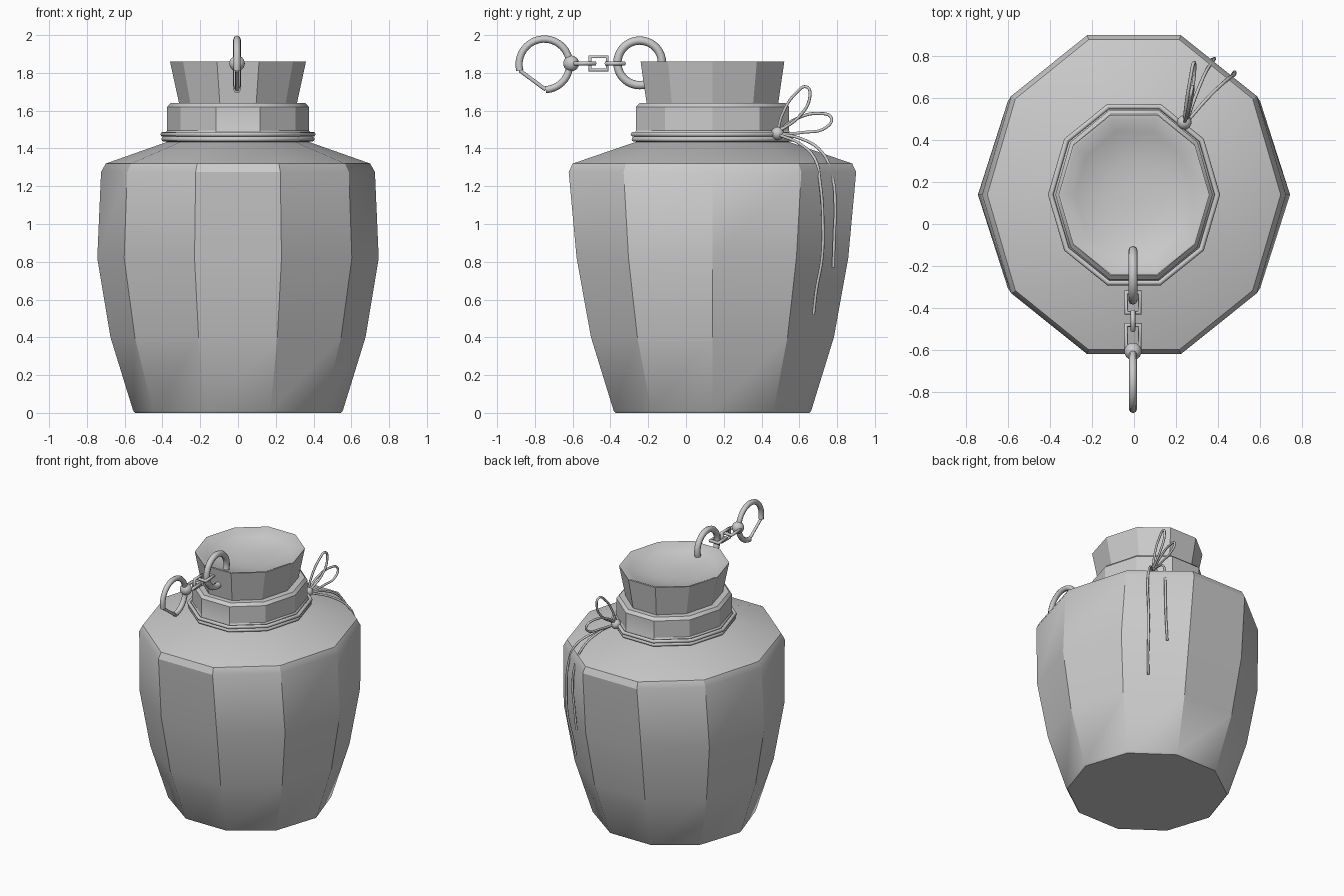
import bpy, bmesh
from math import sin, cos, pi, radians
from mathutils import Matrix

if "Cube" in bpy.data.objects:
    bpy.data.objects.remove(bpy.data.objects["Cube"])

CY = 0.14      # jar axis is offset towards the back
SIDES = 10


def finish(name, bm, angle=30):
    bmesh.ops.recalc_face_normals(bm, faces=bm.faces[:])
    me = bpy.data.meshes.new(name)
    bm.to_mesh(me)
    bm.free()
    ob = bpy.data.objects.new(name, me)
    bpy.context.collection.objects.link(ob)
    bpy.ops.object.select_all(action='DESELECT')
    ob.select_set(True)
    bpy.context.view_layer.objects.active = ob
    bpy.ops.object.shade_smooth_by_angle(angle=radians(angle))
    return ob


def decagon(rx, ry, z):
    return [(rx * cos(2 * pi * i / SIDES), CY + ry * sin(2 * pi * i / SIDES), z)
            for i in range(SIDES)]


def loft(name, rings):
    """Ten-sided body through (rx, ry, z) rings, capped at both ends."""
    bm = bmesh.new()
    loops = [[bm.verts.new(p) for p in decagon(*r)] for r in rings]
    for a, b in zip(loops, loops[1:]):
        for i in range(SIDES):
            j = (i + 1) % SIDES
            bm.faces.new((a[i], a[j], b[j], b[i]))
    bm.faces.new(loops[0][::-1])
    bm.faces.new(loops[-1])
    return finish(name, bm)


def tube(name, pts, radius, cyclic=False, smooth=True, res=2):
    """Round wire along points."""
    cu = bpy.data.curves.new(name, 'CURVE')
    cu.dimensions = '3D'
    cu.bevel_depth = radius
    cu.bevel_resolution = res
    cu.use_fill_caps = True
    cu.resolution_u = 6
    sp = cu.splines.new('BEZIER' if smooth else 'POLY')
    if smooth:
        sp.bezier_points.add(len(pts) - 1)
        for bp, p in zip(sp.bezier_points, pts):
            bp.co = p
            bp.handle_left_type = bp.handle_right_type = 'AUTO'
    else:
        sp.points.add(len(pts) - 1)
        for sp_pt, p in zip(sp.points, pts):
            sp_pt.co = (*p, 1)
    sp.use_cyclic_u = cyclic
    ob = bpy.data.objects.new(name, cu)
    bpy.context.collection.objects.link(ob)
    return ob


def arc(cy, cz, r, a0, a1, n):
    return [(-0.005, cy + r * cos(radians(a0 + (a1 - a0) * i / n)),
             cz + r * sin(radians(a0 + (a1 - a0) * i / n))) for i in range(n + 1)]


def ball(name, loc, r):
    bm = bmesh.new()
    bmesh.ops.create_uvsphere(bm, u_segments=14, v_segments=9, radius=r,
                              matrix=Matrix.Translation(loc))
    return finish(name, bm, 60)


def link(name, y0, y1, half, upright):
    """Square chain link, lying flat or standing upright."""
    t, z = 0.012, 1.85
    corners = [(y0 + t, -half + t), (y1 - t, -half + t),
               (y1 - t, half - t), (y0 + t, half - t)]
    pts = [(-0.005, y, z + s) if upright else (-0.005 + s, y, z) for y, s in corners]
    return tube(name, pts, t, cyclic=True, smooth=False, res=1)


# Jar body with faceted belly and smooth shoulder
loft("jar_body", [(0.545, 0.54, 0), (0.555, 0.55, 0.012), (0.675, 0.676, 0.40),
                  (0.745, 0.756, 0.82), (0.725, 0.80, 1.275), (0.70, 0.778, 1.32),
                  (0.36, 0.41, 1.44)])
# Collar around the neck
loft("neck_collar", [(0.36, 0.41, 1.42), (0.385, 0.43, 1.44), (0.385, 0.43, 1.485),
                     (0.375, 0.426, 1.495), (0.375, 0.426, 1.62), (0.357, 0.405, 1.64)])
# Flared stopper with a shallow dished top
loft("stopper", [(0.31, 0.365, 1.63), (0.36, 0.40, 1.86), (0.347, 0.385, 1.86),
                 (0.28, 0.315, 1.825), (0.15, 0.17, 1.795), (0.05, 0.06, 1.79)])

# String wound twice around the neck
for k, (rx, ry, z) in enumerate([(0.398, 0.442, 1.475), (0.393, 0.437, 1.449)]):
    tube(f"neck_string_{k + 1}", decagon(rx, ry, z), 0.013, cyclic=True, smooth=False)

# Bow: knot, two loops, two hanging tails
ball("bow_knot", (0.24, 0.485, 1.48), 0.035)
tube("bow_loop_upper", [(0.24, 0.485, 1.49), (0.25, 0.51, 1.58), (0.265, 0.58, 1.69),
                        (0.275, 0.64, 1.725), (0.28, 0.655, 1.67), (0.275, 0.60, 1.57),
                        (0.25, 0.49, 1.49)], 0.008)
tube("bow_loop_lower", [(0.24, 0.485, 1.49), (0.25, 0.58, 1.555), (0.27, 0.70, 1.585),
                        (0.285, 0.77, 1.56), (0.29, 0.74, 1.51), (0.275, 0.62, 1.485),
                        (0.25, 0.485, 1.475)], 0.008)
tube("bow_tail_long", [(0.25, 0.485, 1.475), (0.36, 0.61, 1.42), (0.44, 0.685, 1.34),
                       (0.475, 0.71, 1.22), (0.48, 0.725, 1.0), (0.475, 0.72, 0.82),
                       (0.455, 0.69, 0.65), (0.44, 0.675, 0.52)], 0.008)
tube("bow_tail_short", [(0.25, 0.485, 1.475), (0.29, 0.60, 1.455), (0.34, 0.72, 1.38),
                        (0.375, 0.775, 1.25), (0.385, 0.79, 1.1), (0.375, 0.785, 0.93),
                        (0.36, 0.78, 0.77)], 0.008)

# Ring through the stopper rim
tube("rim_ring", arc(-0.245, 1.853, 0.118, 0, 350, 35), 0.022, cyclic=True, smooth=False)
# Chain links
link("chain_link_inner", -0.435, -0.315, 0.045, False)
link("chain_link_middle", -0.52, -0.405, 0.047, True)
link("chain_link_outer", -0.60, -0.47, 0.045, False)
# Snap hook: swivel ball, open hoop and thin straight gate
ball("hook_swivel", (-0.005, -0.608, 1.85), 0.042)
hoop = arc(-0.75, 1.845, 0.134, 194, -87, 28)
tube("hook_hoop", hoop, 0.019, smooth=False)
tube("hook_gate", [hoop[0], hoop[-1]], 0.010, smooth=False)
